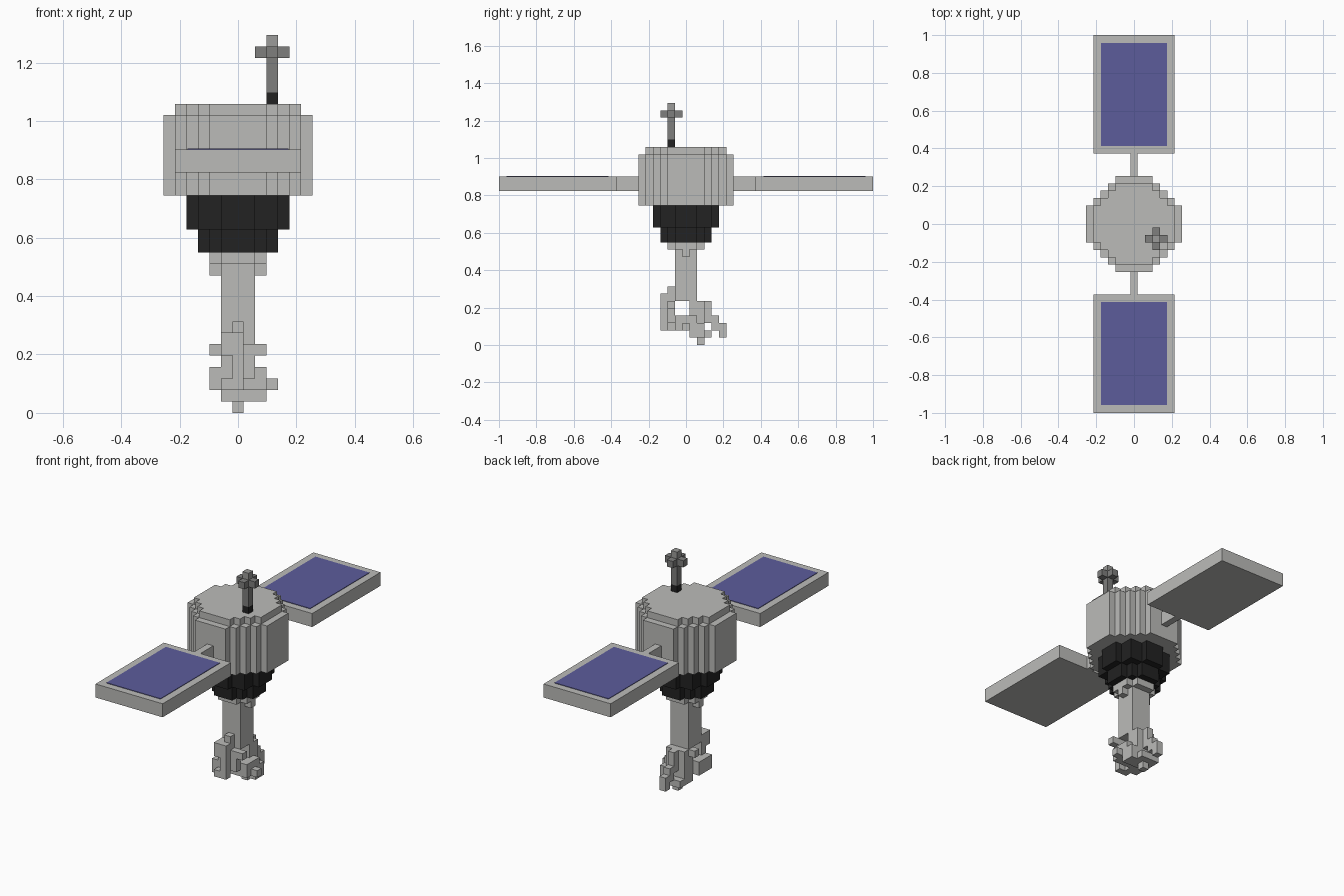
import bpy, bmesh
from itertools import product
from mathutils import Vector

if "Cube" in bpy.data.objects:
    bpy.data.objects.remove(bpy.data.objects["Cube"], do_unlink=True)

V = 2 / 51  # edge of one block


def material(name, r, g, b):
    m = bpy.data.materials.new(name)
    m.use_nodes = True
    m.diffuse_color = (r, g, b, 1)
    bsdf = next(n for n in m.node_tree.nodes if n.type == 'BSDF_PRINCIPLED')
    bsdf.inputs["Base Color"].default_value = (r, g, b, 1)
    return m


light_grey = material("light grey", 0.50, 0.50, 0.485)
mid_grey = material("mid grey", 0.21, 0.21, 0.205)
pale_tip = material("tip grey", 0.33, 0.33, 0.32)
black = material("black", 0.016, 0.016, 0.016)
blue = material("solar blue", 0.107, 0.107, 0.33)


def box(x0, x1, y0, y1, z0, z1):
    """Blocks of a cuboid, bounds included."""
    return set(product(range(x0, x1 + 1), range(y0, y1 + 1), range(z0, z1 + 1)))


def disc(r, z0, z1):
    """Blocks of a stepped round layer."""
    return {c for c in box(-r, r, -r, r, z0, z1)
            if c[0] ** 2 + c[1] ** 2 < (r + 0.4) ** 2}


def build(name, cells, mat):
    """Outer skin of a set of blocks, with flat areas merged."""
    bm = bmesh.new()
    for c in cells:
        for axis, sign in product(range(3), (-1, 1)):
            n = Vector((0, 0, 0))
            n[axis] = sign
            if tuple(int(a + b) for a, b in zip(c, n)) in cells:
                continue
            u = Vector((0, 0, 0))
            u[(axis + 1) % 3] = 1
            w = n.cross(u)
            mid = Vector(c) + Vector((0, 0, 0.5)) + n / 2
            corners = (-u - w, u - w, u + w, w - u)
            bm.faces.new([bm.verts.new((mid + k / 2) * V) for k in corners])
    bmesh.ops.remove_doubles(bm, verts=bm.verts, dist=V / 100)
    bmesh.ops.dissolve_limit(bm, angle_limit=0.01, verts=bm.verts, edges=bm.edges)
    mesh = bpy.data.meshes.new(name)
    bm.to_mesh(mesh)
    bm.free()
    mesh.materials.append(mat)
    ob = bpy.data.objects.new(name, mesh)
    bpy.context.collection.objects.link(ob)
    return ob


# Main body, dark cone and lower shaft
build("body", disc(6, 19, 25) | disc(5, 26, 26), light_grey)
build("cone", disc(4, 16, 18) | disc(3, 14, 15), black)
build("shaft", box(-1, 1, -1, 1, 6, 13) | disc(2, 13, 13)
      | box(-2, 2, 0, 0, 12, 12), light_grey)

# Gripper
fingers = [
    (0, 0, -2, -2, 6, 7), (-1, 0, -3, -2, 5, 6), (0, 0, -3, -3, 2, 4),    # front
    (-1, 1, -2, -2, 3, 4), (1, 2, -2, -2, 5, 5),
    (-1, 1, 1, 2, 3, 5), (0, 0, 3, 3, 3, 5), (0, 0, 4, 4, 2, 3),          # back
    (0, 0, 5, 5, 1, 2), (-2, -1, 1, 1, 5, 5),
    (-1, 1, -1, 2, 2, 3), (-2, -2, -2, 0, 2, 3), (2, 2, -1, 1, 2, 3),     # palm
    (3, 3, 0, 0, 2, 2), (-1, 1, 1, 3, 1, 1), (2, 2, 1, 2, 1, 2), (0, 0, 2, 2, 0, 0),
    (-1, -1, -3, -2, 2, 2),
]
build("gripper", set().union(*(box(*f) for f in fingers)), light_grey)

# Antenna
build("antenna_base", box(3, 3, -2, -2, 27, 27), black)
build("antenna_mast", box(3, 3, -2, -2, 28, 31) | box(2, 4, -2, -2, 31, 31)
      | box(3, 3, -3, -1, 31, 31), mid_grey)
build("antenna_tip", box(3, 3, -2, -2, 32, 32), pale_tip)

# Solar wings, front and back
for side, s in (("front", -1), ("back", 1)):
    y0, y1 = sorted((10 * s, 25 * s))
    build(side + "_solar_panel", box(-5, 5, y0, y1, 21, 22), light_grey)
    y0, y1 = sorted((7 * s, 9 * s))
    build(side + "_panel_strut", box(0, 0, y0, y1, 21, 22), light_grey)
    bpy.ops.mesh.primitive_cube_add(size=1, location=(0, s * 17.5 * V, 23 * V + 0.001))
    cells = bpy.context.object
    cells.name = side + "_solar_cells"
    cells.dimensions = (0.347, 0.545, 0.004)
    cells.data.materials.append(blue)
